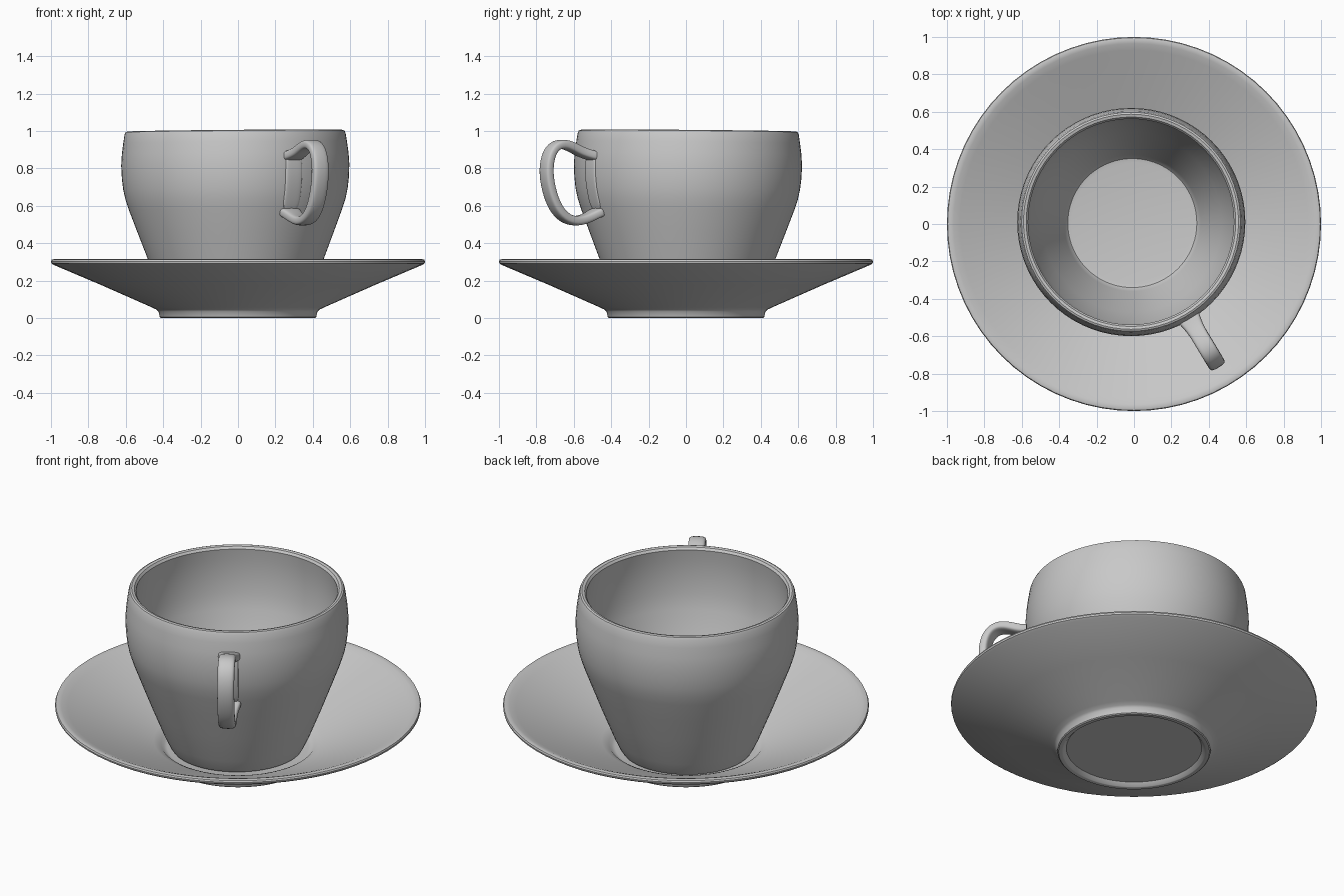
import bpy, bmesh, math
from mathutils import Vector, Matrix

if "Cube" in bpy.data.objects:
    bpy.data.objects.remove(bpy.data.objects["Cube"], do_unlink=True)

# One plain glazed grey
glaze = bpy.data.materials.new("grey_glaze")
glaze.use_nodes = True
GREY = (0.58, 0.58, 0.58, 1)
glaze.diffuse_color = GREY
bsdf = next(n for n in glaze.node_tree.nodes if n.type == "BSDF_PRINCIPLED")
bsdf.inputs["Base Color"].default_value = GREY


def finish(bm, name, angle=35):
    bmesh.ops.recalc_face_normals(bm, faces=bm.faces[:])
    mesh = bpy.data.meshes.new(name)
    bm.to_mesh(mesh)
    bm.free()
    mesh.materials.append(glaze)
    obj = bpy.data.objects.new(name, mesh)
    bpy.context.collection.objects.link(obj)
    bpy.ops.object.select_all(action="DESELECT")
    obj.select_set(True)
    bpy.context.view_layer.objects.active = obj
    bpy.ops.object.shade_smooth_by_angle(angle=math.radians(angle))
    return obj


def lathe(name, profile, steps=72):
    """Turn a closed (radius, height) profile around z."""
    bm = bmesh.new()
    verts = [bm.verts.new((r, 0, z)) for r, z in profile]
    edges = [bm.edges.new(pair) for pair in zip(verts, verts[1:])]
    bmesh.ops.spin(bm, geom=verts + edges, cent=(0, 0, 0), axis=(0, 0, 1),
                   angle=math.tau, steps=steps, use_merge=False)
    bmesh.ops.remove_doubles(bm, verts=bm.verts[:], dist=0.0005)
    return finish(bm, name)


def sweep(name, path, widths, thick, heading):
    """Sweep a chamfered bar along a path in the upright plane at a heading."""
    bm = bmesh.new()
    points = [Vector((s, 0, z)) for s, z in path]
    last = len(points) - 1
    rings = []
    for i, p in enumerate(points):
        tangent = (points[min(i + 1, last)] - points[max(i - 1, 0)]).normalized()
        normal = tangent.cross(Vector((0, 1, 0)))
        w, t = widths[i], thick
        c = t * 0.45
        section = [(w, t - c), (w - c, t), (c - w, t), (-w, t - c),
                   (-w, c - t), (c - w, -t), (w - c, -t), (w, c - t)]
        rings.append([bm.verts.new(p + Vector((0, a, 0)) + normal * b)
                      for a, b in section])
    for r0, r1 in zip(rings, rings[1:]):
        for k in range(8):
            j = (k + 1) % 8
            bm.faces.new((r0[k], r0[j], r1[j], r1[k]))
    bm.faces.new(rings[0])
    bm.faces.new(rings[-1])
    bm.transform(Matrix.Rotation(heading, 4, "Z"))
    obj = finish(bm, name, 60)
    smooth = obj.modifiers.new("round", "SUBSURF")
    smooth.levels = smooth.render_levels = 2
    return obj


# Saucer with foot ring, flared dish and central well
lathe("saucer", [
    (0, .022), (.37, .022), (.388, .002), (.393, 0), (.412, 0), (.418, .005),
    (.425, .035), (.435, .045), (.46, .057), (.73, .176), (.985, .284),
    (.998, .293), (1, .303), (.996, .312), (.985, .315), (.965, .311),
    (.93, .296), (.89, .278), (.65, .175), (.46, .094), (.42, .076),
    (.405, .058), (.385, .052), (0, .05)])

# Cup shell: outside, lip, inside
cup = lathe("cup", [
    (0, .053), (.34, .053), (.36, .06), (.372, .08), (.4, .14), (.468, .31),
    (.525, .46), (.57, .58), (.588, .635), (.6, .69), (.607, .75), (.61, .82),
    (.606, .88), (.598, .94), (.591, .985), (.585, .998), (.575, 1.002),
    (.56, .998), (.55, .985), (.558, .92), (.562, .82), (.555, .72),
    (.54, .63), (.48, .46), (.42, .3), (.365, .16), (.355, .135),
    (.345, .122), (.325, .118), (0, .118)])

# Handle loop with flared ends, and the thin strip joining them on the wall
heading = math.radians(-59)
loop = [(.575, .855), (.61, .865), (.67, .88), (.74, .915), (.81, .927),
        (.865, .885), (.888, .79), (.87, .68), (.825, .575), (.76, .52),
        (.69, .508), (.62, .53), (.575, .555), (.54, .565)]
widths = [.066, .06] + [.047] * 10 + [.06, .066]
handle = sweep("handle", loop, widths, .027, heading)
strip = [(.6, .875), (.606, .8), (.603, .73), (.588, .65), (.56, .56)]
handle_strip = sweep("handle_strip", strip, [.05] * 5, .012, heading)

# The cup rests a touch off centre and slightly tipped
for part in (cup, handle, handle_strip):
    part.location = (-.008, .004, 0)
    part.rotation_euler = (-.008, -.008, 0)
